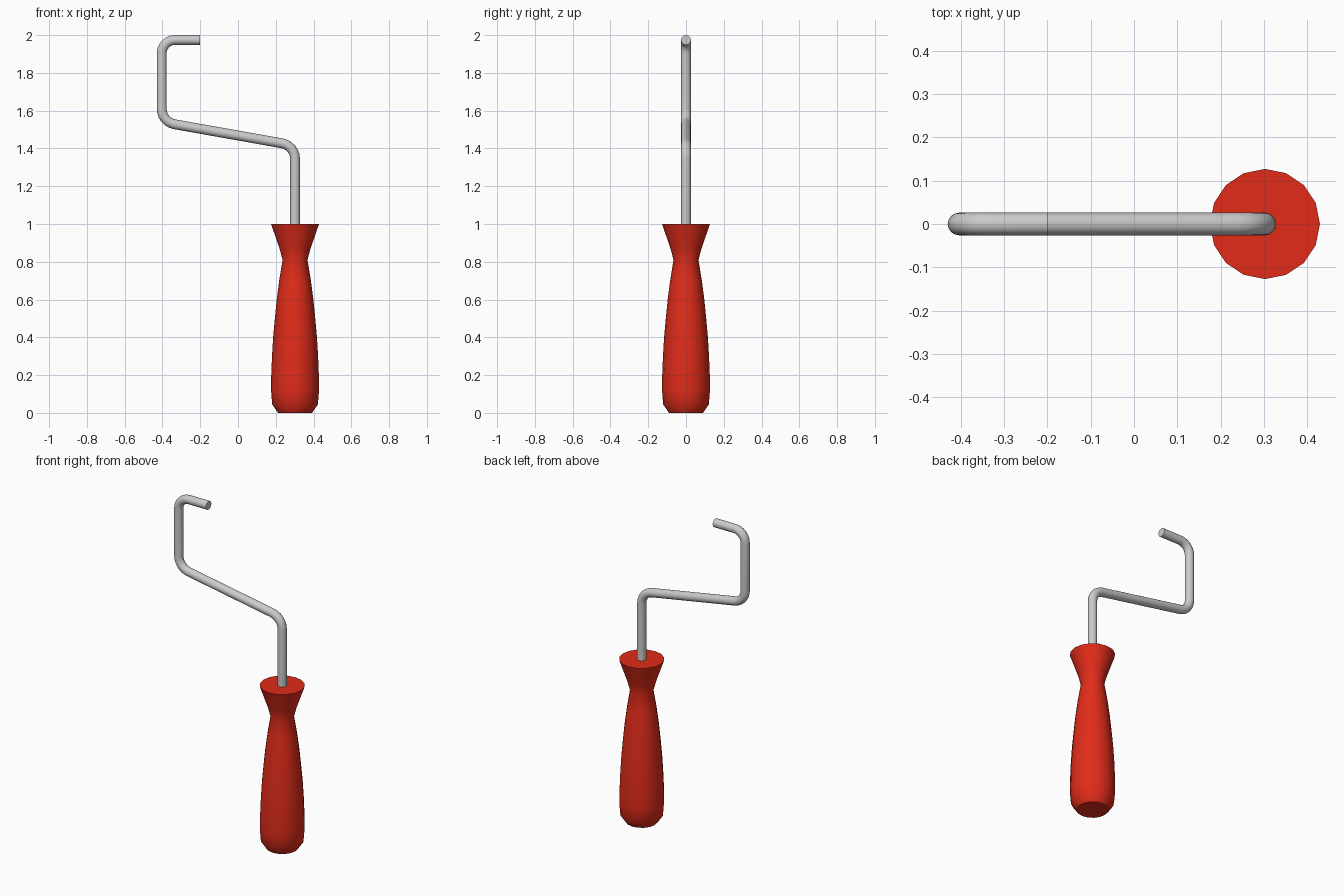
import bpy, bmesh
from math import cos, sin, pi, radians
from mathutils import Vector

if "Cube" in bpy.data.objects:
    bpy.data.objects.remove(bpy.data.objects["Cube"])

AXIS_X = 0.302


def make_tube(name, rings, smooth_angle):
    """Skin a list of vertex rings and cap both ends."""
    bm = bmesh.new()
    loops = [[bm.verts.new(p) for p in ring] for ring in rings]
    n = len(loops[0])
    for a, b in zip(loops, loops[1:]):
        for i in range(n):
            j = (i + 1) % n
            bm.faces.new((a[i], a[j], b[j], b[i]))
    bm.faces.new(loops[0])
    bm.faces.new(loops[-1])
    bmesh.ops.recalc_face_normals(bm, faces=bm.faces)
    mesh = bpy.data.meshes.new(name)
    bm.to_mesh(mesh)
    bm.free()
    obj = bpy.data.objects.new(name, mesh)
    bpy.context.collection.objects.link(obj)
    bpy.ops.object.select_all(action='DESELECT')
    obj.select_set(True)
    bpy.context.view_layer.objects.active = obj
    bpy.ops.object.shade_smooth_by_angle(angle=radians(smooth_angle))
    return obj


def ring(center, u, v, r, n=16):
    return [center + r * (cos(2 * pi * i / n) * u + sin(2 * pi * i / n) * v) for i in range(n)]


def rounded_path(points, cut, steps=6):
    """Replace each inner corner by a smooth bend."""
    pts = [Vector(p) for p in points]
    path = [pts[0]]
    for a, c, b in zip(pts, pts[1:], pts[2:]):
        d1, d2 = (a - c).normalized(), (b - c).normalized()
        # circular arc tangent to both legs
        half = d1.angle(d2) / 2
        bis = (d1 + d2).normalized()
        o = c + bis * (cut / cos(half))
        s, e = c + d1 * cut - o, c + d2 * cut - o
        for k in range(steps + 1):
            t = k / steps
            total = s.angle(e)
            path.append(o + (s * sin((1 - t) * total) + e * sin(t * total)) / sin(total))
    path.append(pts[-1])
    return path


# Turned grip: (radius, height) profile
profile = [(0.09, 0), (0.121, 0.045), (0.127, 0.12), (0.126, 0.2), (0.122, 0.3),
           (0.116, 0.4), (0.107, 0.5), (0.097, 0.6), (0.084, 0.7), (0.066, 0.81),
           (0.082, 0.87), (0.127, 1.0)]
X, Y = Vector((1, 0, 0)), Vector((0, 1, 0))
grip = make_tube("grip", [ring(Vector((AXIS_X, 0, z)), X, Y, r) for r, z in profile], 40)
red = bpy.data.materials.new("red_grip")
red.diffuse_color = (0.75, 0.025, 0.01, 1)
red.use_nodes = True
red.node_tree.nodes["Principled BSDF"].inputs["Base Color"].default_value = red.diffuse_color
grip.data.materials.append(red)

# Bent wire frame swept along a rounded path
path = rounded_path([(AXIS_X, 0, 0.97), (AXIS_X, 0, 1.415), (-0.404, 0, 1.54),
                     (-0.404, 0, 1.974), (-0.2, 0, 1.974)], 0.07)
rings = []
for i, p in enumerate(path):
    t = (path[min(i + 1, len(path) - 1)] - path[max(i - 1, 0)])
    if 0 < i < len(path) - 1:
        t = (path[i + 1] - p).normalized() + (p - path[i - 1]).normalized()
    t.normalize()
    rings.append(ring(p, t.cross(Y), Y, 0.026))
make_tube("wire_frame", rings, 40)
